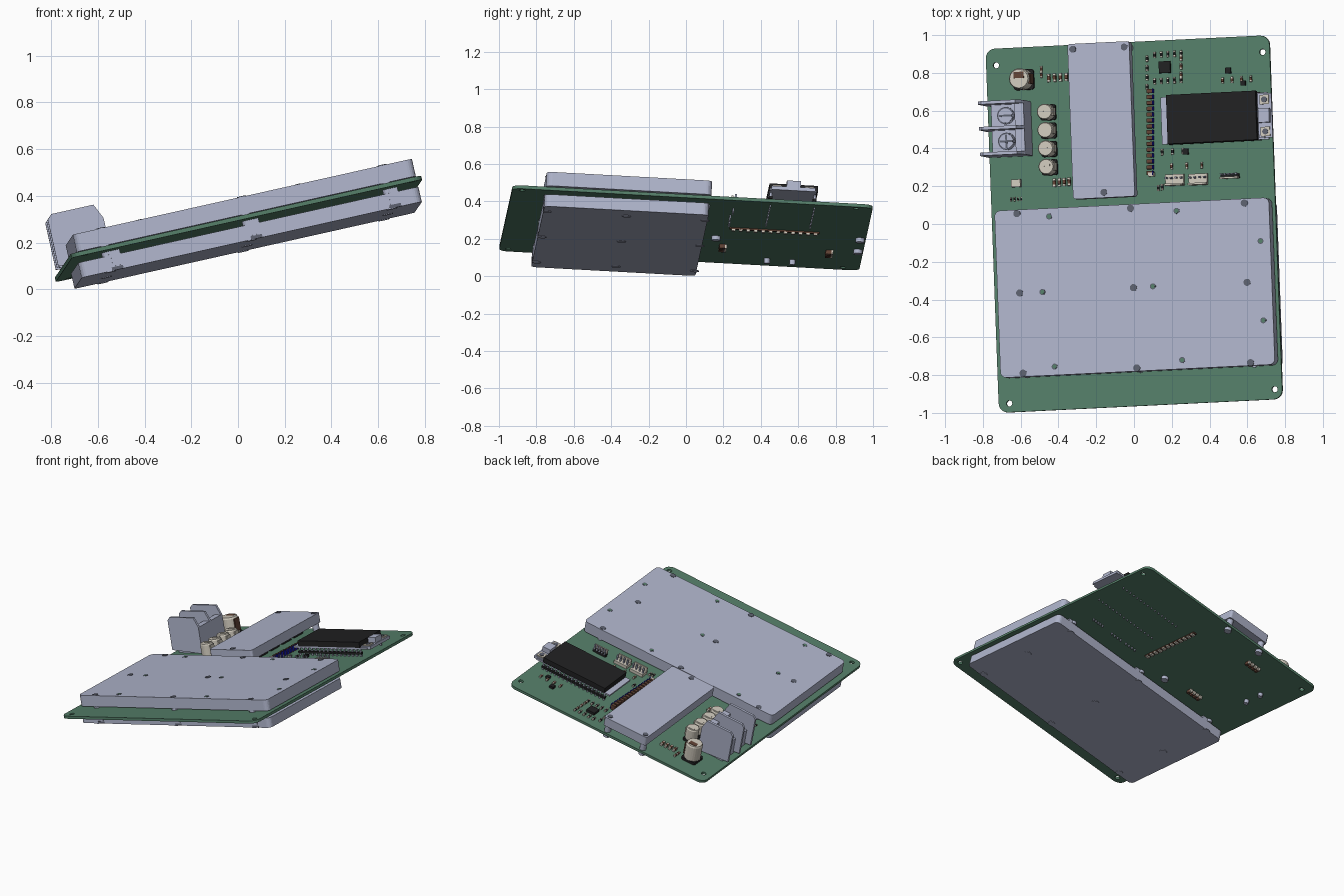
import bpy, bmesh, math
from mathutils import Matrix, Vector

cube = bpy.data.objects.get("Cube")
if cube:
    bpy.data.objects.remove(cube)

# Tilted frame: u runs along the board width, v along its depth, n out of its top
u = Vector((0.975, 0.048, 0.218)).normalized()
v = Vector((-0.034, 0.998, -0.054))
v = (v - u * v.dot(u)).normalized()
n = u.cross(v)
ROT = Matrix((u, v, n)).transposed()
FRAME = Matrix.Translation((0, 0, 0.268)) @ ROT.to_4x4()


def at(x, y, w=0.0):
    """Board coordinates of the point over plan position x, y at height w."""
    p = Vector((x, y, (w - n.x * x - n.y * y) / n.z))
    return p.dot(u), p.dot(v)


def material(name, rgb, rough=0.6):
    m = bpy.data.materials.new(name)
    m.use_nodes = True
    m.diffuse_color = (*rgb, 1)
    bsdf = m.node_tree.nodes["Principled BSDF"]
    bsdf.inputs["Base Color"].default_value = (*rgb, 1)
    bsdf.inputs["Roughness"].default_value = rough
    return m


GREEN = material("board green", (0.09, 0.21, 0.14))
METAL = material("pale metal", (0.43, 0.46, 0.60))
BLACK = material("black", (0.015, 0.015, 0.016))
CREAM = material("cream", (0.62, 0.58, 0.50))
BROWN = material("brown", (0.12, 0.055, 0.035))
BLUE = material("blue", (0.01, 0.01, 0.45))
GREY = material("dark grey", (0.11, 0.12, 0.16))


class Part:
    """Collects boxes, cylinders and profiles into one object."""

    def __init__(self, name):
        self.name, self.bm, self.mats = name, bmesh.new(), []

    def paint(self, verts, mat):
        if mat not in self.mats:
            self.mats.append(mat)
        for f in {f for vert in verts for f in vert.link_faces}:
            f.material_index = self.mats.index(mat)

    def box(self, a, b, w0, w1, sa, sb, mat, radius=0):
        m = Matrix.Translation((a, b, (w0 + w1) / 2)) @ Matrix.Diagonal((sa, sb, w1 - w0, 1))
        verts = bmesh.ops.create_cube(self.bm, size=1, matrix=m)["verts"]
        self.paint(verts, mat)
        if radius:
            edges = {e for q in verts for e in q.link_edges
                     if abs(e.verts[0].co.z - e.verts[1].co.z) > 1e-5}
            bmesh.ops.bevel(self.bm, geom=list(edges), offset=radius, segments=5,
                            profile=0.5, affect='EDGES')
        return self

    def cyl(self, a, b, w0, w1, r, mat, sides=20, r2=None):
        m = Matrix.Translation((a, b, (w0 + w1) / 2))
        verts = bmesh.ops.create_cone(self.bm, cap_ends=True, segments=sides, radius1=r,
                                      radius2=r2 or r, depth=w1 - w0, matrix=m)["verts"]
        self.paint(verts, mat)
        return self

    def plate(self, b, thick, outline, mat):
        """Upright plate: outline in width and height, thickness along the depth."""
        face = self.bm.faces.new([self.bm.verts.new((a, b - thick / 2, w)) for a, w in outline])
        ext = bmesh.ops.extrude_face_region(self.bm, geom=[face])["geom"]
        new = [g for g in ext if isinstance(g, bmesh.types.BMVert)]
        bmesh.ops.translate(self.bm, verts=new, vec=(0, thick, 0))
        self.paint(new + list(face.verts), mat)
        return self

    def done(self):
        bmesh.ops.recalc_face_normals(self.bm, faces=self.bm.faces)
        mesh = bpy.data.meshes.new(self.name)
        self.bm.to_mesh(mesh)
        self.bm.free()
        for m in self.mats:
            mesh.materials.append(m)
        obj = bpy.data.objects.new(self.name, mesh)
        obj.matrix_world = FRAME
        bpy.context.collection.objects.link(obj)
        return obj


# Circuit board with four mounting holes
board = Part("circuit_board").box(0, 0, -0.018, 0, 1.54, 1.93, GREEN, 0.05).done()
cutter = Part("mounting_hole_cutter")
for x, y in ((-0.73, 0.84), (0.68, 0.91), (-0.66, -0.95), (0.745, -0.875)):
    cutter.cyl(*at(x, y), -0.1, 0.1, 0.016, GREEN)
cutter = cutter.done()
cutter.hide_render = True
cutter.hide_set(True)
cut = board.modifiers.new("mounting_holes", 'BOOLEAN')
cut.object, cut.solver = cutter, 'EXACT'

# Large heat sinks above and below, held on by screws
TOP, LOW = 0.086, -0.103
Part("upper_heat_sink").box(0.01, -0.342, 0.01, TOP, 1.49, 0.886, METAL, 0.03).done()
Part("lower_heat_sink").box(0.008, -0.35, LOW, -0.037, 1.495, 0.88, METAL, 0.03).done()
screws = Part("heat_sink_screws")
for col in range(3):
    for x, y in ((-0.62, 0.055), (-0.605, -0.365), (-0.587, -0.79)):
        a, b = at(x + 0.602 * col, y + 0.028 * col, TOP)
        screws.cyl(a, b, TOP, TOP + 0.003, 0.019, GREY)
        screws.cyl(a, b, -0.037, -0.018, 0.022, METAL)
        screws.cyl(a, b, LOW - 0.003, LOW, 0.024, METAL)
        screws.cyl(a, b, 0, 0.01, 0.022, METAL)
screws.done()
holes = Part("heat_sink_holes")
for x, y in ((-0.45, 0.04), (0.225, 0.07), (0.67, -0.09), (-0.485, -0.36),
             (0.1, -0.33), (0.685, -0.51), (0.255, -0.72), (-0.42, -0.755)):
    holes.cyl(*at(x, y, TOP), TOP, TOP + 0.002, 0.016, GREY)
    holes.cyl(*at(x, y, TOP), TOP + 0.002, TOP + 0.003, 0.011, GREEN)
holes.done()
# Square lugs and slots along the front and back of the lower sink
lugs = Part("lower_sink_lugs")
for a in (-0.58, 0.03, 0.64):
    for b in (-0.775, 0.075):
        lugs.box(a, b, -0.037, -0.018, 0.05, 0.03, METAL)
    lugs.box(a, -0.79, -0.085, -0.045, 0.036, 0.006, METAL)
    lugs.box(a, -0.79, LOW, -0.088, 0.05, 0.004, GREY)
lugs.done()

# Small raised heat sink on posts
SMALL = 0.115
Part("small_heat_sink").box(-0.132, 0.552, 0.05, SMALL, 0.335, 0.823, METAL, 0.015).done()
posts = Part("small_sink_posts")
for x, y in ((-0.325, 0.925), (-0.052, 0.937), (-0.16, 0.167)):
    a, b = at(x, y, SMALL)
    posts.cyl(a, b, 0, 0.05, 0.022, METAL)
    posts.cyl(a, b, -0.04, -0.018, 0.024, METAL)
    posts.cyl(a, b, SMALL, SMALL + 0.003, 0.018, GREY)
posts.done()
# Power transistors under the small sink
chips = Part("power_chips")
for i in range(5):
    chips.box(-0.13, 0.25 + 0.14 * i, 0, 0.045, 0.16, 0.1, BLACK)
chips.done()

# Screw terminal block: three fins, low bodies and slotted screws
term = Part("terminal_block")
A, B = at(-0.68, 0.505, 0.12)
fin = ((-0.12, 0.02), (0.115, 0), (0.115, 0.18), (0.085, 0.245), (-0.1, 0.245), (-0.12, 0.225))
for k in (-1, 0, 1):
    term.plate(B + 0.136 * k, 0.017, [(A + da, w) for da, w in fin], METAL)
term.box(A + 0.01, B, 0, 0.12, 0.17, 0.27, METAL)
term.box(A + 0.09, B, 0, 0.18, 0.05, 0.27, METAL)
for k, angle in ((-1, 0), (1, 0)):
    b = B + 0.068 * k
    term.cyl(A + 0.005, b, 0.12, 0.13, 0.046, METAL, 24)
    term.cyl(A + 0.005, b, 0.13, 0.132, 0.043, GREY, 24)
    term.cyl(A + 0.005, b, 0.132, 0.135, 0.038, METAL, 24)
    term.box(A + 0.005, b, 0.134, 0.137, 0.07, 0.01, GREY)
    term.cyl(A + 0.05, b, -0.045, -0.018, 0.016, METAL, 12)
term.box(A + 0.005, B - 0.068, 0.134, 0.137, 0.01, 0.07, GREY)
term.done()


# Can capacitors
def capacitor(name, x, y, r, h, mark):
    a, b = at(x, y, h)
    p = Part(name).box(a, b, 0, 0.018, 2 * r, 2 * r, BLACK, r * 0.3)
    p.cyl(a, b, 0.018, h * 0.92, r, CREAM, 24).cyl(a, b, h * 0.92, h, r, CREAM, 24, r * 0.9)
    p.box(a, b + r * 0.35, h, h + 0.002, r, r * 0.6, mark)
    p.box(a + r * 0.97, b, 0.03, h * 0.9, 0.008, r, mark)
    p.done()


for i in range(4):
    capacitor(f"small_capacitor_{i + 1}", -0.475 + 0.003 * i, 0.595 - 0.097 * i, 0.042, 0.1, CREAM)
capacitor("large_capacitor", -0.61, 0.77, 0.055, 0.13, BROWN)

# Display module: carrier, screen, end clamps and header pins
disp = Part("display_module")
A, B = at(0.425, 0.56, 0.07)
disp.box(A, B, 0.05, 0.062, 0.58, 0.25, METAL)
A, B = at(0.41, 0.565, 0.1)
disp.box(A, B, 0.062, 0.1, 0.485, 0.26, BLACK)
A, B = at(0.69, 0.575, 0.085)
disp.box(A, B, 0.05, 0.07, 0.075, 0.235, METAL)
disp.box(A, B, 0.07, 0.105, 0.06, 0.075, METAL)
for k in (-1, 1):
    disp.box(A, B + 0.085 * k, 0.07, 0.078, 0.05, 0.05, CREAM)
    disp.cyl(A, B + 0.085 * k, 0.078, 0.081, 0.016, GREY, 12)
A, B = at(0.42, 0.56, 0.05)
for k in (-1, 1):
    disp.box(A, B + 0.118 * k, 0.015, 0.03, 0.5, 0.02, BLACK)
    for i in range(16):
        a = A - 0.24 + 0.032 * i
        disp.box(a, B + 0.118 * k, 0, 0.05, 0.01, 0.012, METAL)
        disp.box(a, B + 0.118 * k, -0.03, -0.018, 0.007, 0.007, METAL)
disp.done()

# Brown parts with blue sides beside the small sink, pin row beneath
row = Part("resistor_row")
for i in range(15):
    a, b = at(0.082, 0.27 + 0.031 * i, 0.03)
    row.box(a, b, 0, 0.035, 0.03, 0.02, BROWN)
    row.box(a + 0.017, b, 0.004, 0.04, 0.004, 0.022, BLUE)
a, b = at(0.09, 0.262, 0.03)
row.box(a, b, 0, 0.036, 0.03, 0.02, CREAM).done()
under = Part("underside_pin_row").box(0.1, 0.47, -0.026, -0.018, 0.025, 0.48, BROWN)
for i in range(12):
    under.box(0.1, 0.25 + 0.04 * i, -0.036, -0.018, 0.024, 0.02, CREAM)
under.done()

# Plug sockets with pins
plugs = Part("plug_sockets")
for x, y, s, pins in ((0.208, 0.235, 0.1, 4), (0.332, 0.238, 0.1, 4), (0.5, 0.255, 0.1, 5)):
    a, b = at(x, y, 0.05)
    wide = 0.06 if pins == 4 else 0.022
    plugs.box(a, b, 0, 0.022, s, wide, CREAM if pins == 4 else BLACK)
    plugs.box(a, b - wide * 0.4, 0.022, 0.05, s, 0.01, CREAM)
    for i in range(pins):
        da = (i / (pins - 1) - 0.5) * s * 0.8
        plugs.box(a + da, b + 0.01, 0.02, 0.06, 0.009, 0.009, METAL)
        plugs.box(a + da, b, -0.035, -0.018, 0.008, 0.008, METAL)
plugs.done()

# Small chips
ics = Part("control_chips")
for x, y, s in ((0.165, 0.83, 0.062), (0.5, 0.812, 0.03), (0.58, 0.745, 0.025), (0.275, 0.383, 0.03)):
    ics.box(*at(x, y), 0, 0.018, s, s, BLACK)
a, b = at(-0.62, 0.215)
ics.box(a, b, 0, 0.03, 0.05, 0.04, CREAM).done()

# Rows of tiny resistors: brown or black body between two pale ends
bits = Part("small_resistors")


def resistors(x, y, dx, dy, count, mat, size=0.012):
    for i in range(count):
        a, b = at(x + dx * i, y + dy * i)
        bits.box(a, b, 0, size, size, size * 1.2, mat)
        for k in (-1, 1):
            bits.box(a, b + size * k, 0, size, size, size * 0.7, CREAM)


resistors(-0.45, 0.772, 0.031, 0.002, 4, BROWN, 0.016)
resistors(-0.42, 0.218, 0.026, 0.002, 4, BROWN, 0.016)
resistors(0.07, 0.875, 0, -0.05, 4, BLACK)
resistors(0.11, 0.895, 0.035, 0.002, 5, BLACK)
resistors(0.11, 0.755, 0.035, 0.002, 5, BLACK)
resistors(0.25, 0.88, 0, -0.045, 3, BROWN)
resistors(0.47, 0.76, 0.05, 0.003, 4, BROWN)
resistors(0.15, 0.38, 0.055, 0.003, 3, BLACK)
resistors(0.2, 0.305, 0.08, 0.003, 3, BROWN)
resistors(0.13, 0.19, 0.02, 0.005, 2, BLACK)
resistors(-0.49, 0.79, 0, 0.03, 2, BROWN)
resistors(-0.65, 0.13, 0.018, 0.001, 4, BLACK, 0.008)
bits.done()

# Brown parts on the underside
low_bits = Part("underside_resistors")
for b in (0.21, 0.78):
    for i in range(4):
        low_bits.box(-0.4 + 0.028 * i, b, -0.04, -0.018, 0.018, 0.03, BROWN)
        low_bits.box(-0.4 + 0.028 * i, b + 0.02, -0.04, -0.018, 0.018, 0.01, CREAM)
low_bits.done()
